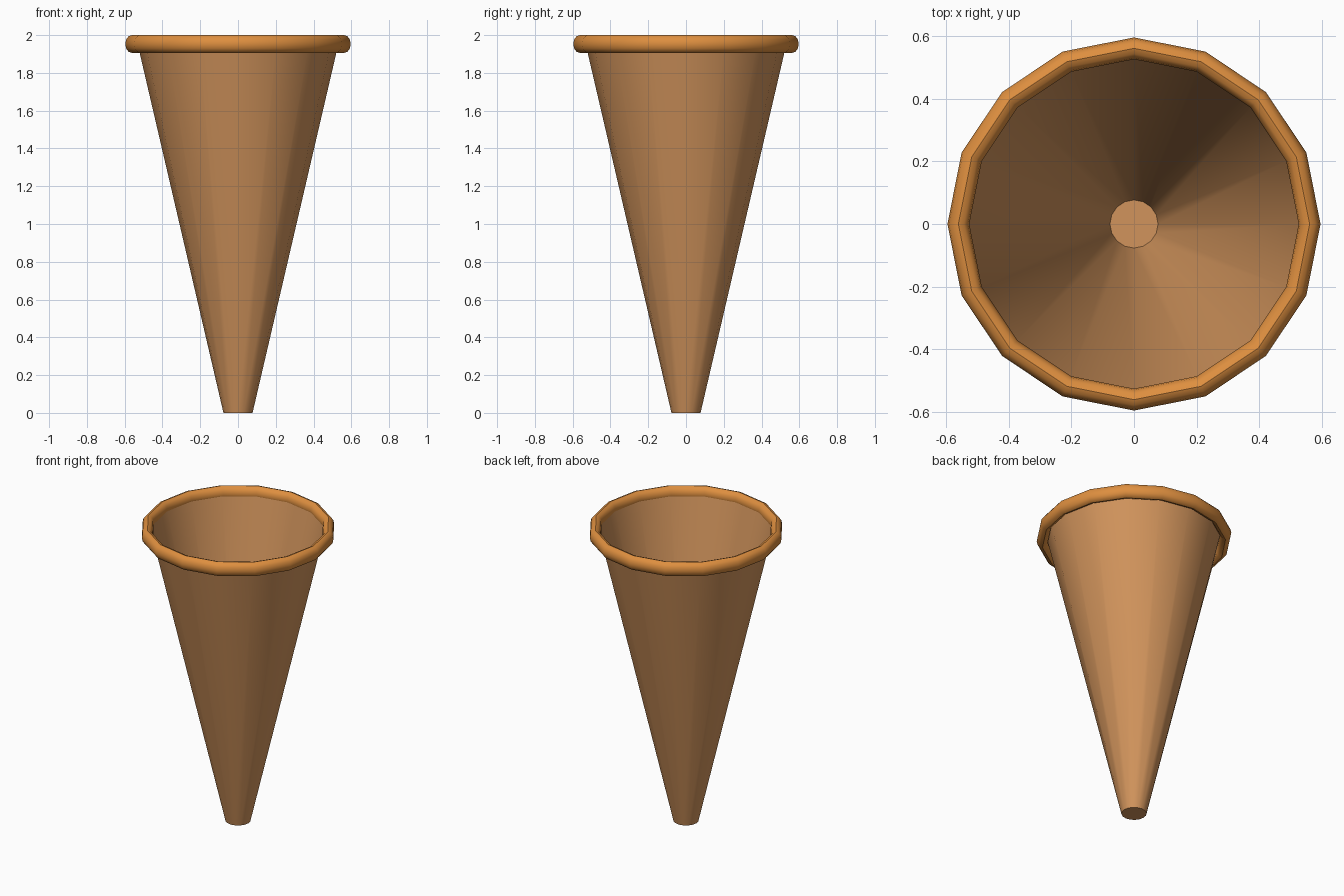
import bpy, math

if "Cube" in bpy.data.objects:
    bpy.data.objects.remove(bpy.data.objects["Cube"])

SIDES = 16


def material(name, rgb):
    m = bpy.data.materials.new(name)
    m.diffuse_color = (*rgb, 1)
    m.use_nodes = True
    m.node_tree.nodes["Principled BSDF"].inputs["Base Color"].default_value = m.diffuse_color
    return m


def revolve(name, profile, mat, closed=False, cap=False):
    """Spin a (radius, z) profile around z into a 16-sided mesh."""
    n = len(profile)
    verts = [(r * math.cos(2 * math.pi * i / SIDES), r * math.sin(2 * math.pi * i / SIDES), z)
             for i in range(SIDES) for r, z in profile]
    faces = []
    for i in range(SIDES):
        j = (i + 1) % SIDES
        for k in range(n if closed else n - 1):
            l = (k + 1) % n
            faces.append((i * n + k, j * n + k, j * n + l, i * n + l))
    if cap:
        faces.append([i * n for i in reversed(range(SIDES))])
    mesh = bpy.data.meshes.new(name)
    mesh.from_pydata(verts, [], faces)
    mesh.materials.append(mat)
    ob = bpy.data.objects.new(name, mesh)
    bpy.context.collection.objects.link(ob)
    bpy.ops.object.select_all(action='DESELECT')
    ob.select_set(True)
    bpy.context.view_layer.objects.active = ob
    bpy.ops.object.shade_smooth_by_angle(angle=math.radians(40))
    return ob


wafer = material("wafer tan", (0.64, 0.296, 0.107))
rim_color = material("rim orange", (0.73, 0.274, 0.05))

# open tapered cone with a small flat base
revolve("cone_body", [(0.077, 0), (0.532, 1.955)], wafer, cap=True)

# rounded rolled rim
rim = [(0.562 + 0.035 * math.cos(a), 1.953 + 0.047 * math.sin(a))
       for a in (2 * math.pi * k / 12 for k in range(12))]
revolve("rim", rim, rim_color, closed=True)
